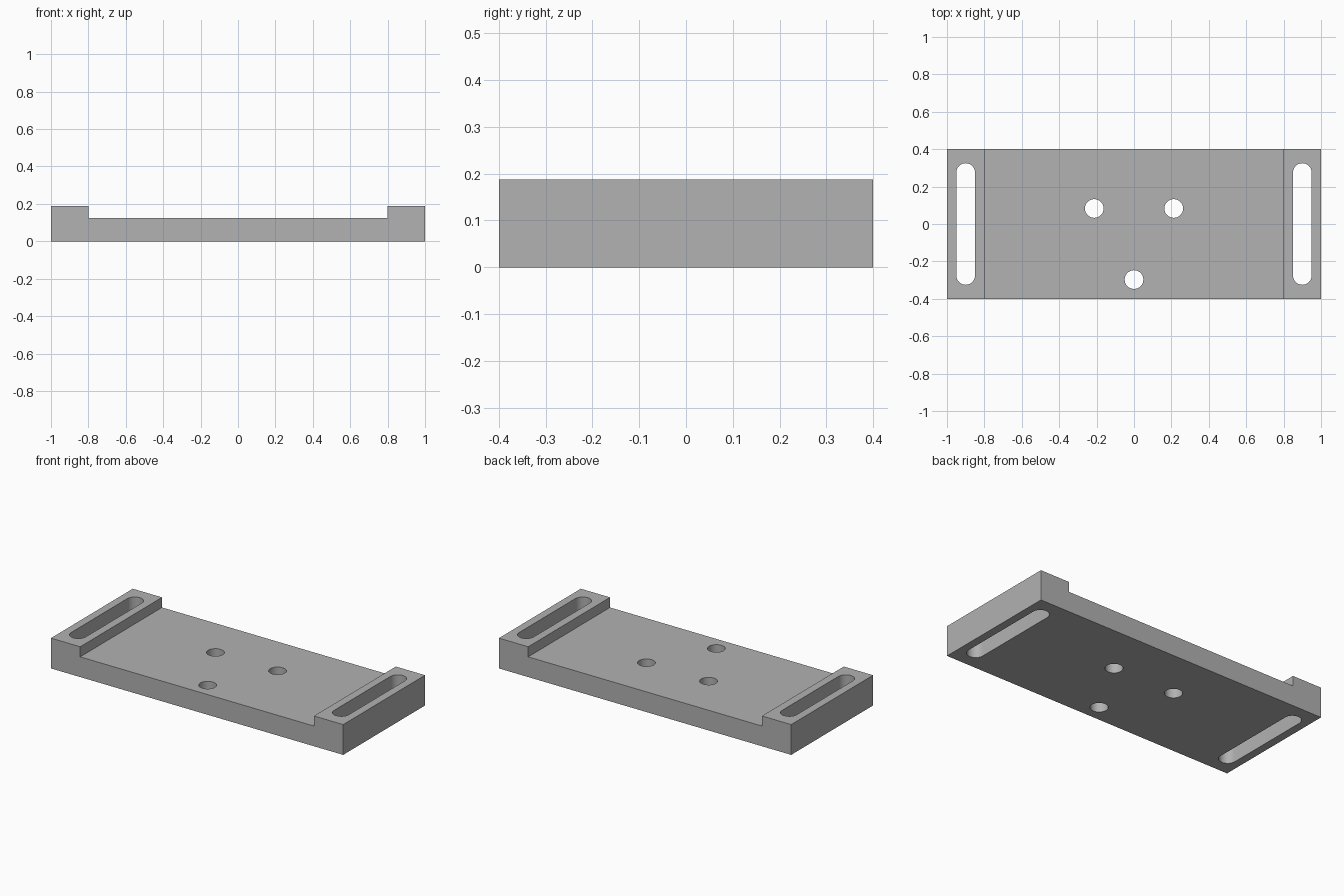
import bpy, bmesh, math

if "Cube" in bpy.data.objects:
    bpy.data.objects.remove(bpy.data.objects["Cube"])

WIDTH, DEPTH = 2.0, 0.8          # plate footprint
PLATE_Z, RAIL_Z = 0.125, 0.1875  # floor and raised end heights
RAIL_X = 0.8                     # inner edge of the raised ends
HOLE_R = 0.05
SEGMENTS = 32

grey = bpy.data.materials.new("grey")
grey.diffuse_color = (0.445, 0.445, 0.445, 1)
grey.use_nodes = True
grey.node_tree.nodes["Principled BSDF"].inputs["Base Color"].default_value = grey.diffuse_color


def prism(name, outline, vector):
    """Extrude a closed 3D outline along a vector."""
    bm = bmesh.new()
    face = bm.faces.new([bm.verts.new(p) for p in outline])
    ext = bmesh.ops.extrude_face_region(bm, geom=[face])
    moved = [g for g in ext["geom"] if isinstance(g, bmesh.types.BMVert)]
    bmesh.ops.translate(bm, verts=moved, vec=vector)
    bmesh.ops.recalc_face_normals(bm, faces=bm.faces)
    mesh = bpy.data.meshes.new(name)
    bm.to_mesh(mesh)
    bm.free()
    mesh.materials.append(grey)
    obj = bpy.data.objects.new(name, mesh)
    bpy.context.collection.objects.link(obj)
    return obj


def slot_cutter(name, x, y, half_length=0.0):
    """Vertical round cutter, stretched along y into a slot if half_length > 0."""
    pts = []
    for end, start in ((1, 0), (-1, math.pi)):
        for i in range(SEGMENTS // 2 + (1 if half_length else 0)):
            a = start + 2 * math.pi * i / SEGMENTS
            pts.append((x + HOLE_R * math.cos(a),
                        y + end * half_length + HOLE_R * math.sin(a), -0.1))
    return prism(name, pts, (0, 0, 0.5))


# Plate with raised ends, extruded from its front profile
half = WIDTH / 2
profile = [(-half, 0), (half, 0), (half, RAIL_Z), (RAIL_X, RAIL_Z), (RAIL_X, PLATE_Z),
           (-RAIL_X, PLATE_Z), (-RAIL_X, RAIL_Z), (-half, RAIL_Z)]
plate = prism("mounting_plate", [(x, -DEPTH / 2, z) for x, z in profile], (0, DEPTH, 0))

# Long slots in the raised ends and three round holes in the floor
cutters = [slot_cutter("slot_cutter", s * 0.9, 0, 0.275) for s in (-1, 1)]
cutters += [slot_cutter("hole_cutter", x, y)
            for x, y in ((-0.2125, 0.083), (0.2125, 0.083), (0, -0.297))]

bpy.context.view_layer.objects.active = plate
plate.select_set(True)
for cutter in cutters:
    cutter.hide_render = True
    mod = plate.modifiers.new("cut", 'BOOLEAN')
    mod.operation = 'DIFFERENCE'
    mod.solver = 'EXACT'
    mod.object = cutter
    bpy.ops.object.modifier_apply(modifier=mod.name)
    bpy.data.objects.remove(cutter)

# Smooth hole walls, crisp plate edges
bpy.ops.object.shade_smooth_by_angle(angle=math.radians(30))
